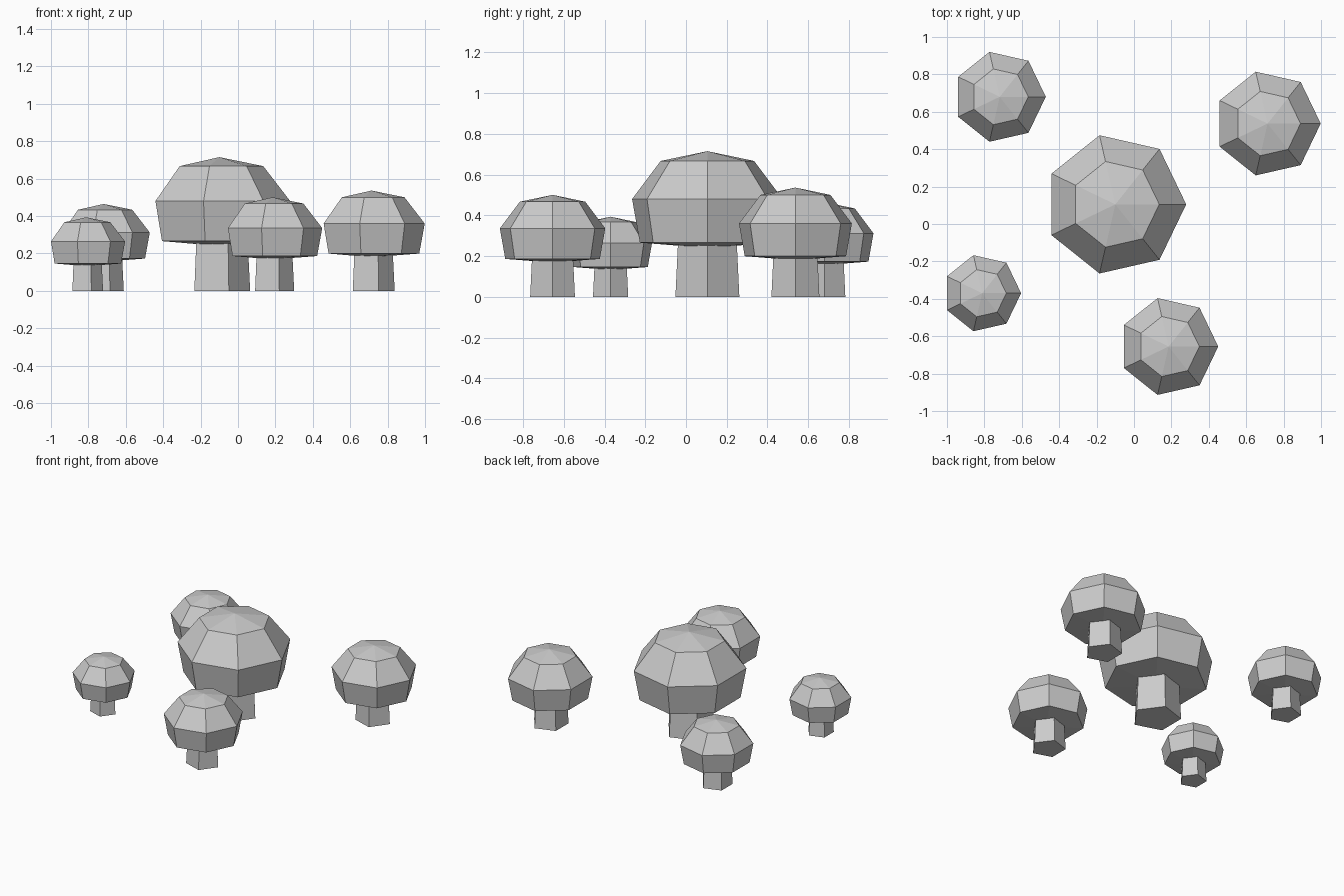
import bpy
import bmesh
from math import cos, sin, tau

default = bpy.data.objects.get("Cube")
if default:
    bpy.data.objects.remove(default, do_unlink=True)

# One plain grey for everything
grey = bpy.data.materials.new("plain grey")
grey.use_nodes = True
grey.diffuse_color = (0.6, 0.6, 0.6, 1)
grey.node_tree.nodes["Principled BSDF"].inputs["Base Color"].default_value = grey.diffuse_color


def lathe(name, profile, sides, location, scale):
    """Spin (radius, height) pairs into a faceted solid; zero radius closes to a point."""
    bm = bmesh.new()
    rings = []
    for r, z in profile:
        angles = [tau * i / sides for i in range(sides)] if r else [0]
        rings.append([bm.verts.new((r * cos(a), r * sin(a), z)) for a in angles])
    for low, high in zip(rings, rings[1:]):
        for i in range(sides):
            j = (i + 1) % sides
            if len(low) == 1:
                bm.faces.new((low[0], high[j], high[i]))
            elif len(high) == 1:
                bm.faces.new((low[i], low[j], high[0]))
            else:
                bm.faces.new((low[i], low[j], high[j], high[i]))
    # Flat ends where the profile stays open
    if len(rings[0]) > 1:
        bm.faces.new(rings[0])
    if len(rings[-1]) > 1:
        bm.faces.new(rings[-1])
    bmesh.ops.recalc_face_normals(bm, faces=bm.faces)
    mesh = bpy.data.meshes.new(name)
    bm.to_mesh(mesh)
    bm.free()
    mesh.materials.append(grey)
    obj = bpy.data.objects.new(name, mesh)
    obj.location = location
    obj.scale = (scale, scale, scale)
    bpy.context.collection.objects.link(obj)


STEM = [(0.165, 0), (0.15, 0.3)]
CAP = [(0, 0.24), (0.34, 0.266), (0.379, 0.48), (0.235, 0.667), (0, 0.715)]

# Each tree: position and size relative to the big one
TREES = {
    "middle": (-0.1, 0.105, 1.0),
    "back_left": (0.714, 0.537, 0.75),
    "front": (0.185, -0.655, 0.7),
    "back_right": (-0.718, 0.68, 0.65),
    "front_right": (-0.812, -0.37, 0.55),
}

for place, (x, y, size) in TREES.items():
    lathe(place + "_stem", STEM, 5, (x, y, 0), size)
    lathe(place + "_cap", CAP, 7, (x, y, 0), size)
